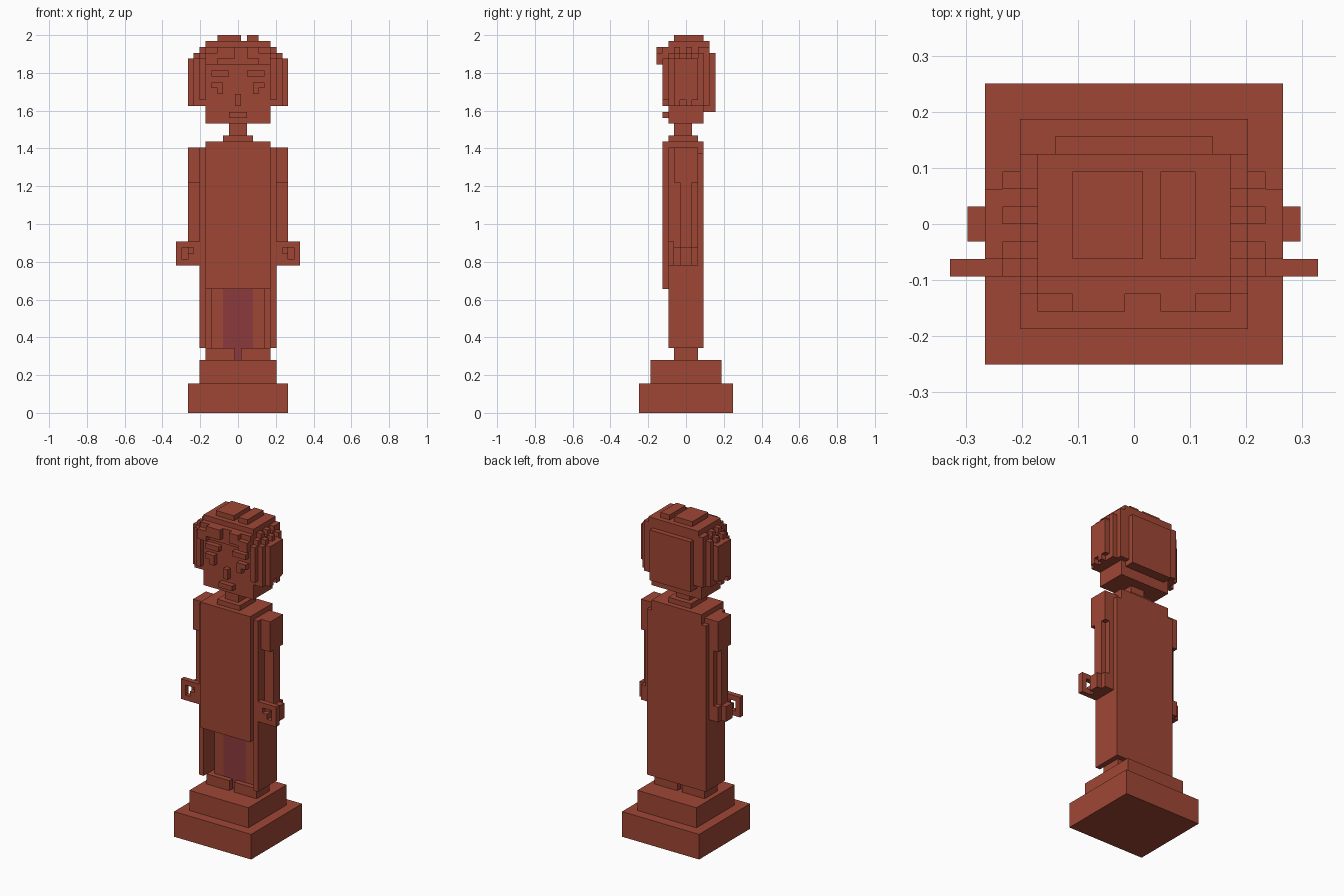
import bpy
import bmesh
from mathutils import Matrix, Vector

U = 1 / 32  # block size; the whole figure is 64 blocks tall

cube = bpy.data.objects.get("Cube")
if cube:
    bpy.data.objects.remove(cube, do_unlink=True)


def material(name, color):
    mat = bpy.data.materials.new(name)
    mat.use_nodes = True
    mat.diffuse_color = color
    bsdf = next(n for n in mat.node_tree.nodes if n.type == 'BSDF_PRINCIPLED')
    bsdf.inputs["Base Color"].default_value = color
    bsdf.inputs["Roughness"].default_value = 0.8
    return mat


CLAY = material("brick_clay", (0.345, 0.062, 0.035, 1))
PLUM = material("plum_cloth", (0.262, 0.042, 0.048, 1))


def part(name, boxes, mat=CLAY, mirror=False):
    """Boxes are (x0, x1, y0, y1, z0, z1) in blocks; mirror copies them across x."""
    bm = bmesh.new()
    if mirror:
        boxes = boxes + [(-b[1], -b[0]) + tuple(b[2:]) for b in boxes]
    for x0, x1, y0, y1, z0, z1 in boxes:
        size = Vector((x1 - x0, y1 - y0, z1 - z0)) * U
        mid = Vector((x0 + x1, y0 + y1, z0 + z1)) * U / 2
        bmesh.ops.create_cube(bm, size=1, matrix=Matrix.LocRotScale(mid, None, size))
    mesh = bpy.data.meshes.new(name)
    bm.to_mesh(mesh)
    bm.free()
    mesh.materials.append(mat)
    obj = bpy.data.objects.new(name, mesh)
    bpy.context.collection.objects.link(obj)
    return obj


def wide(half, *rest):
    """Box centred on x."""
    return (-half, half) + rest


# Plinth
part("plinth_lower", [wide(8.5, -8, 8, 0, 5)])
part("plinth_upper", [wide(6.5, -6, 6, 5, 9)])

# Feet, legs and the cloth between them
part("feet", [(0.5, 5.5, -2, 2, 9, 11)], mirror=True)
part("legs", [(2.5, 4.5, -1, 2, 11, 21)], mirror=True)
part("inner_cloth", [wide(2.5, -1, 2, 11, 21), wide(0.5, -1, 1, 9, 11)], PLUM)

# Robe: open skirt in front, solid torso above
part("robe_skirt_sides", [(5.5, 6.5, -3, 3, 11, 21)], mirror=True)
part("robe_skirt_back", [wide(5.5, 2, 3, 11, 21)])
part("robe_torso", [wide(6.5, -3, 2, 21, 45), wide(6.5, 2, 3, 21, 44),
                    wide(5.5, -3, 3, 44, 46)])
part("robe_front", [wide(5.5, -4, -3, 21, 46)])

# Arms with ring-shaped hands
part("shoulders", [(6.5, 8.5, -2, 2, 39, 45)], mirror=True)
part("arms", [(6.5, 8.5, -1, 1, 28, 39), (6.5, 7.5, -1, 2, 25, 39)], mirror=True)
part("wrists", [(6.5, 8.5, -2, 2, 25, 28), (8.5, 9.5, -1, 1, 25, 28)], mirror=True)
part("hand_rings", [(6.5, 10.5, -3, -2, 25, 26), (6.5, 10.5, -3, -2, 28, 29),
                    (6.5, 7.5, -3, -2, 26, 28), (9.5, 10.5, -3, -2, 26, 28),
                    (7.5, 8.5, -3, -2, 26, 27)], mirror=True)

# Neck and head
part("collar", [wide(2.5, -3, 2, 46, 47)])
part("neck", [wide(1.5, -2, 1, 47, 49)])
part("head", [wide(5.5, -3, 3, 49, 61)])
part("mouth", [wide(1.5, -4, -3, 50, 51)])
part("nose", [wide(0.5, -4, -3, 52, 54)])
part("eyes", [(2.5, 4.5, -4, -3, 55, 56), (2.5, 3.5, -4, -3, 54, 55)], mirror=True)
part("brows", [(1.5, 4.5, -4, -3, 57, 58)], mirror=True)

# Hair cap, parted on top
part("hair_crown", [wide(5.5, -3, 4, 60, 63)])
part("hair_top", [(-3.5, 0.5, -2, 3, 63, 64), (1.5, 3.5, -2, 3, 63, 64)])
part("hair_back", [wide(6.5, 3, 4, 52, 62), wide(4.5, 3, 5, 51, 61)])

# Stepped side strands, alternate rows one block lower
strands = []
for y in range(-3, 3):
    drop = y % 2
    reach = 2 if y in (-3, 2) else 3
    for step in range(reach):
        strands.append((5.5 + step, 6.5 + step, y, y + 1,
                        52 + drop * (step == 2), 62 - step - drop * (step < 2)))
part("hair_sides", strands, mirror=True)

# Fringe and side locks framing the face
part("hair_locks", [(5.5, 6.5, -4, -3, 53, 60)], mirror=True)
part("fringe_inner", [wide(5.5, -4, -3, 59, 62)])
part("fringe_outer", [(-5.5, -3.5, -5, -4, 59, 60.99), (-3.5, -0.5, -5, -4, 60, 62),
                      (1.5, 3.5, -5, -4, 60, 62), (3.5, 5.5, -5, -4, 59, 60.99)])
